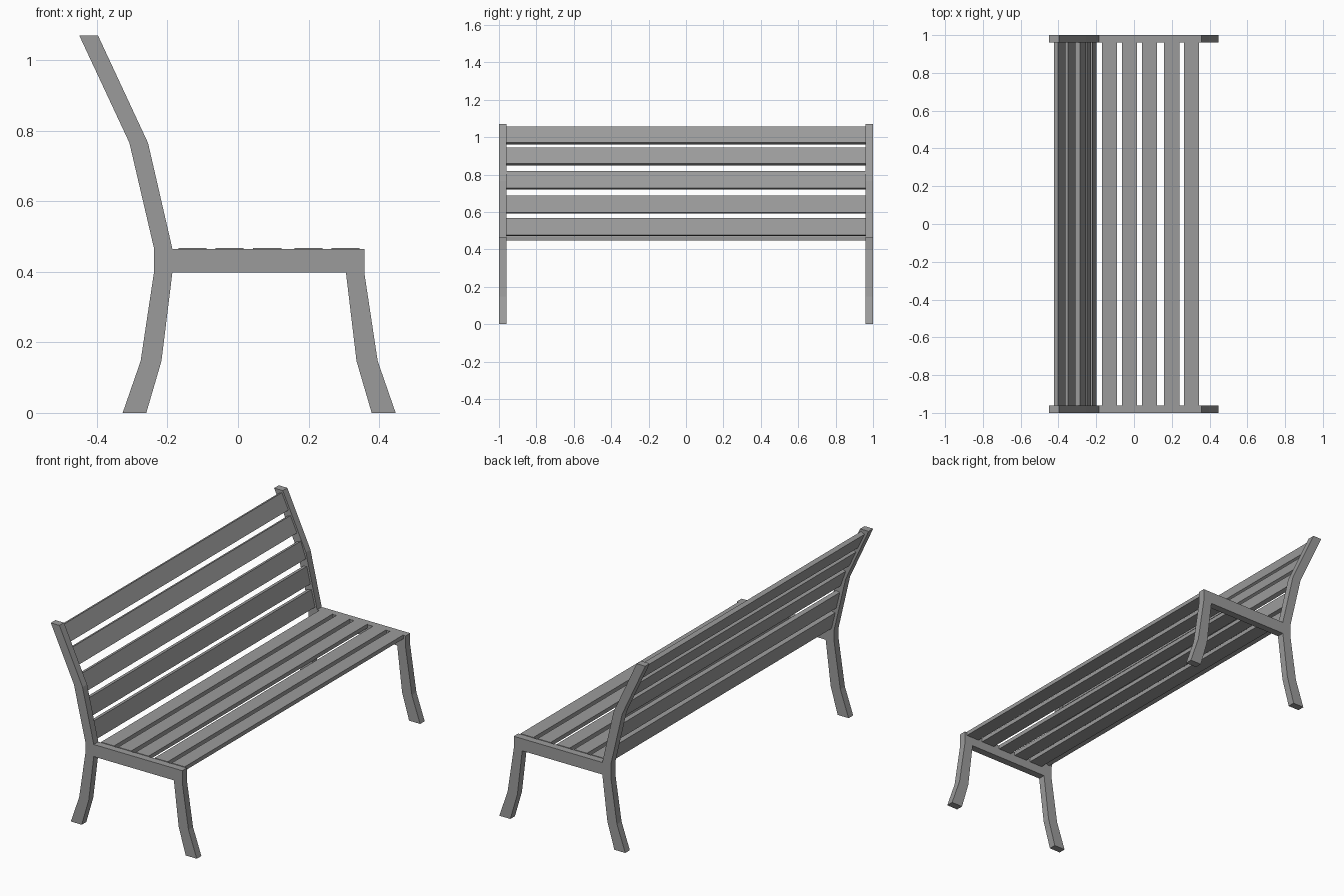
import bpy, bmesh
from math import atan2
from mathutils import Vector

cube = bpy.data.objects.get("Cube")
if cube:
    bpy.data.objects.remove(cube, do_unlink=True)

grey = bpy.data.materials.new("mid_grey")
colour = (0.33, 0.33, 0.33, 1)
grey.use_nodes = True
grey.diffuse_color = colour
for node in grey.node_tree.nodes:
    if node.type == 'BSDF_PRINCIPLED':
        node.inputs["Base Color"].default_value = colour


def prism(name, outline, y0, y1):
    """Extrude an x-z outline from y0 to y1."""
    bm = bmesh.new()
    face = bm.faces.new([bm.verts.new((x, y0, z)) for x, z in outline])
    new = bmesh.ops.extrude_face_region(bm, geom=[face])["geom"]
    bmesh.ops.translate(bm, vec=(0, y1 - y0, 0),
                        verts=[v for v in new if isinstance(v, bmesh.types.BMVert)])
    bmesh.ops.recalc_face_normals(bm, faces=bm.faces)
    mesh = bpy.data.meshes.new(name)
    bm.to_mesh(mesh)
    bm.free()
    mesh.materials.append(grey)
    obj = bpy.data.objects.new(name, mesh)
    bpy.context.collection.objects.link(obj)
    return obj


def slat(name, centre, along, width, thick):
    """Plank across the bench; 'along' is the direction of its width in x-z."""
    c = Vector(centre)
    u = Vector(along).normalized()
    w = u * width / 2
    t = Vector((u.y, -u.x)) * thick / 2
    return prism(name, [c - w - t, c + w - t, c + w + t, c - w + t], -END, END)


END = 0.96

# End frames: back post, seat rail and both legs in one outline
frame = [(-.327, 0), (-.276, .147), (-.238, .4), (-.238, .466), (-.308, .766),
         (-.45, 1.07), (-.397, 1.07), (-.255, .765), (-.186, .465),
         (.358, .465), (.358, .398), (.396, .147), (.447, 0), (.379, 0),
         (.336, .147), (.306, .398), (-.186, .398), (-.217, .147), (-.26, 0)]
prism("left_end_frame", frame, -1, -END).name = "right_end_frame"
prism("left_end_frame", frame, END, 1)

# Seat slats
for i, x in enumerate((-.129, -.024, .083, .2, .305)):
    slat(f"seat_slat_{i + 1}", (x, .457), (1, 0), .08, .022)

# Back slats follow the centre line of the bent post
low, bend, top = Vector((-.209, .466)), Vector((-.28, .766)), Vector((-.422, 1.07))
lower, upper = (bend - low).normalized(), (top - bend).normalized()
for i, z in enumerate((.519, .64, .77, .896, 1.009)):
    a, b = (low, bend) if z < bend.y else (bend, top)
    centre = a.lerp(b, (z - a.y) / (b.y - a.y))
    along = (lower, lower, lower + upper, upper, upper)[i]
    slat(f"back_slat_{i + 1}", centre, along, .095, .024)
